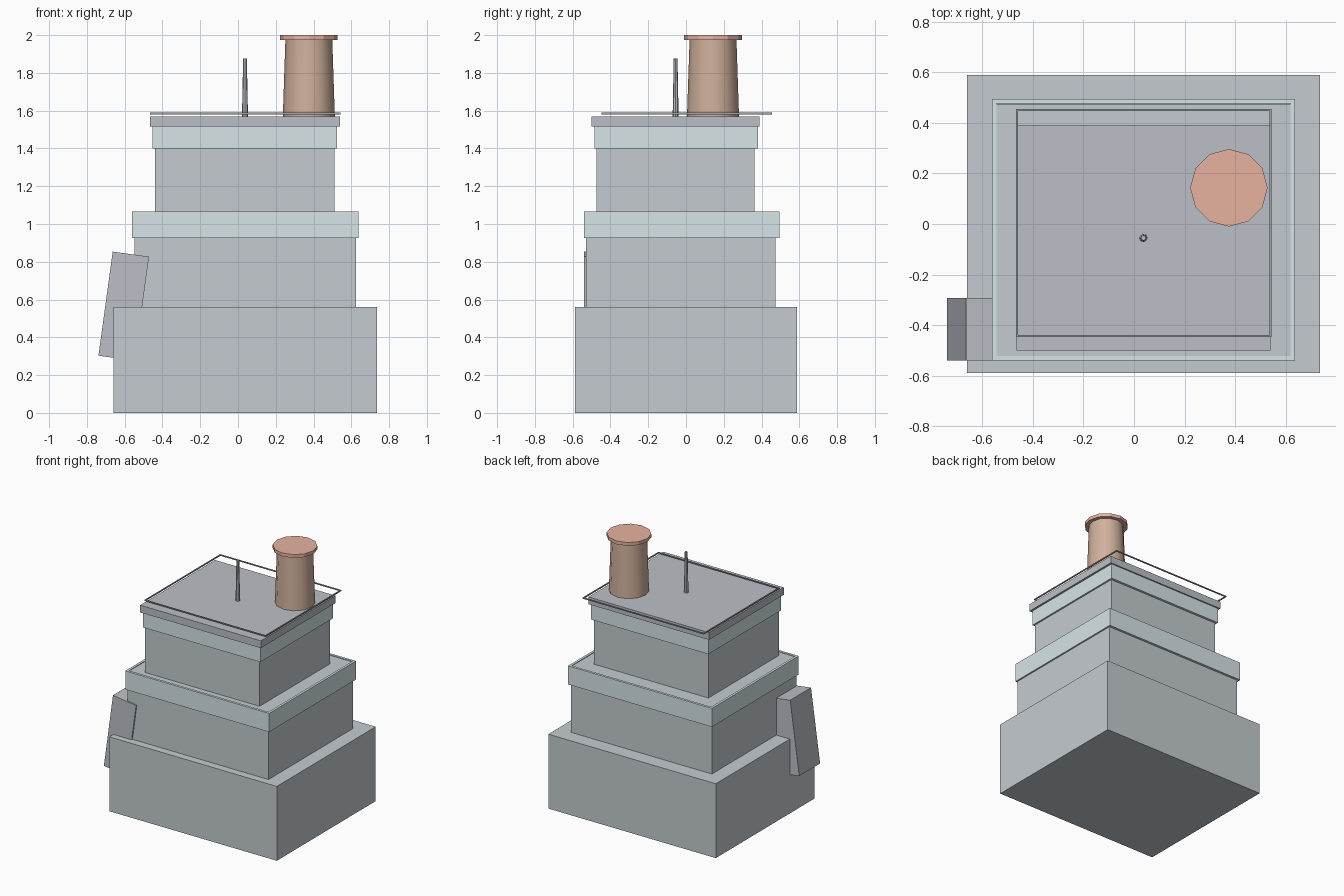
import bpy, bmesh, math

if "Cube" in bpy.data.objects:
    bpy.data.objects.remove(bpy.data.objects["Cube"])


def mat(name, rgb):
    m = bpy.data.materials.new(name)
    m.diffuse_color = (*rgb, 1)
    m.use_nodes = True
    m.node_tree.nodes["Principled BSDF"].inputs["Base Color"].default_value = m.diffuse_color
    return m


WALL = mat("wall_grey", (0.55, 0.60, 0.63))
ROOF = mat("roof_grey", (0.50, 0.53, 0.57))
TRIM = mat("pale_blue_trim", (0.68, 0.78, 0.81))
CLAY = mat("clay", (0.63, 0.44, 0.33))
RIM = mat("terracotta", (0.80, 0.45, 0.35))
METAL = mat("dark_metal", (0.35, 0.37, 0.40))


def finish(name, bm, m):
    bmesh.ops.recalc_face_normals(bm, faces=bm.faces)
    me = bpy.data.meshes.new(name)
    bm.to_mesh(me)
    bm.free()
    ob = bpy.data.objects.new(name, me)
    me.materials.append(m)
    bpy.context.collection.objects.link(ob)
    return ob


def box(name, x, y, z, m):
    """Box between (min, max) pairs, origin at its centre."""
    bm = bmesh.new()
    bmesh.ops.create_cube(bm, size=1)
    bmesh.ops.scale(bm, verts=bm.verts, vec=[b - a for a, b in (x, y, z)])
    ob = finish(name, bm, m)
    ob.location = [(a + b) / 2 for a, b in (x, y, z)]
    return ob


def frame(name, x, y, z, w, m):
    """Rectangular ring of wall thickness w."""
    bm = bmesh.new()
    loops = []
    for d, h in ((0, z[0]), (0, z[1]), (w, z[1]), (w, z[0])):
        loops.append([bm.verts.new(p) for p in (
            (x[0] + d, y[0] + d, h), (x[1] - d, y[0] + d, h),
            (x[1] - d, y[1] - d, h), (x[0] + d, y[1] - d, h))])
    for i in range(4):
        a, b = loops[i], loops[(i + 1) % 4]
        for j in range(4):
            k = (j + 1) % 4
            bm.faces.new((a[j], a[k], b[k], b[j]))
    return finish(name, bm, m)


def cone(name, at, r1, r2, z, sides, m, smooth=False):
    bm = bmesh.new()
    bmesh.ops.create_cone(bm, cap_ends=True, segments=sides,
                          radius1=r1, radius2=r2, depth=z[1] - z[0])
    if smooth:
        for f in bm.faces:
            f.smooth = len(f.verts) == 4
        for e in bm.edges:
            e.smooth = e.calc_face_angle(0) < math.radians(40)
    ob = finish(name, bm, m)
    ob.location = (*at, (z[0] + z[1]) / 2)
    return ob


# Stepped body
box("base_block", (-0.66, 0.735), (-0.588, 0.588), (0, 0.56), WALL)
box("middle_tier", (-0.548, 0.625), (-0.53, 0.475), (0.55, 1.06), WALL)
box("upper_tier", (-0.44, 0.512), (-0.475, 0.362), (1.05, 1.52), WALL)

# Trim bands and roof
frame("middle_band", (-0.561, 0.637), (-0.54, 0.494), (0.925, 1.065), 0.018, TRIM)
frame("upper_band", (-0.452, 0.525), (-0.485, 0.38), (1.40, 1.515), 0.018, TRIM)
box("roof_slab", (-0.465, 0.54), (-0.50, 0.39), (1.515, 1.57), ROOF)

# Leaning slab at the front left corner
slab = box("leaning_slab", (-0.702, -0.508), (-0.54, -0.292), (0.287, 0.843), ROOF)
slab.rotation_euler.y = math.radians(7.8)

# Thin rail loop over the roof
frame("roof_rail", (-0.467, 0.543), (-0.447, 0.455), (1.581, 1.589), 0.008, METAL)

# Chimney and its rim
C = (0.375, 0.143)
cone("chimney", C, 0.138, 0.124, (1.56, 1.978), 12, CLAY, smooth=True)
cone("chimney_rim", C, 0.153, 0.153, (1.975, 2.0), 12, RIM)

# Antenna
cone("antenna", (0.037, -0.055), 0.016, 0.010, (1.56, 1.875), 8, ROOF)
